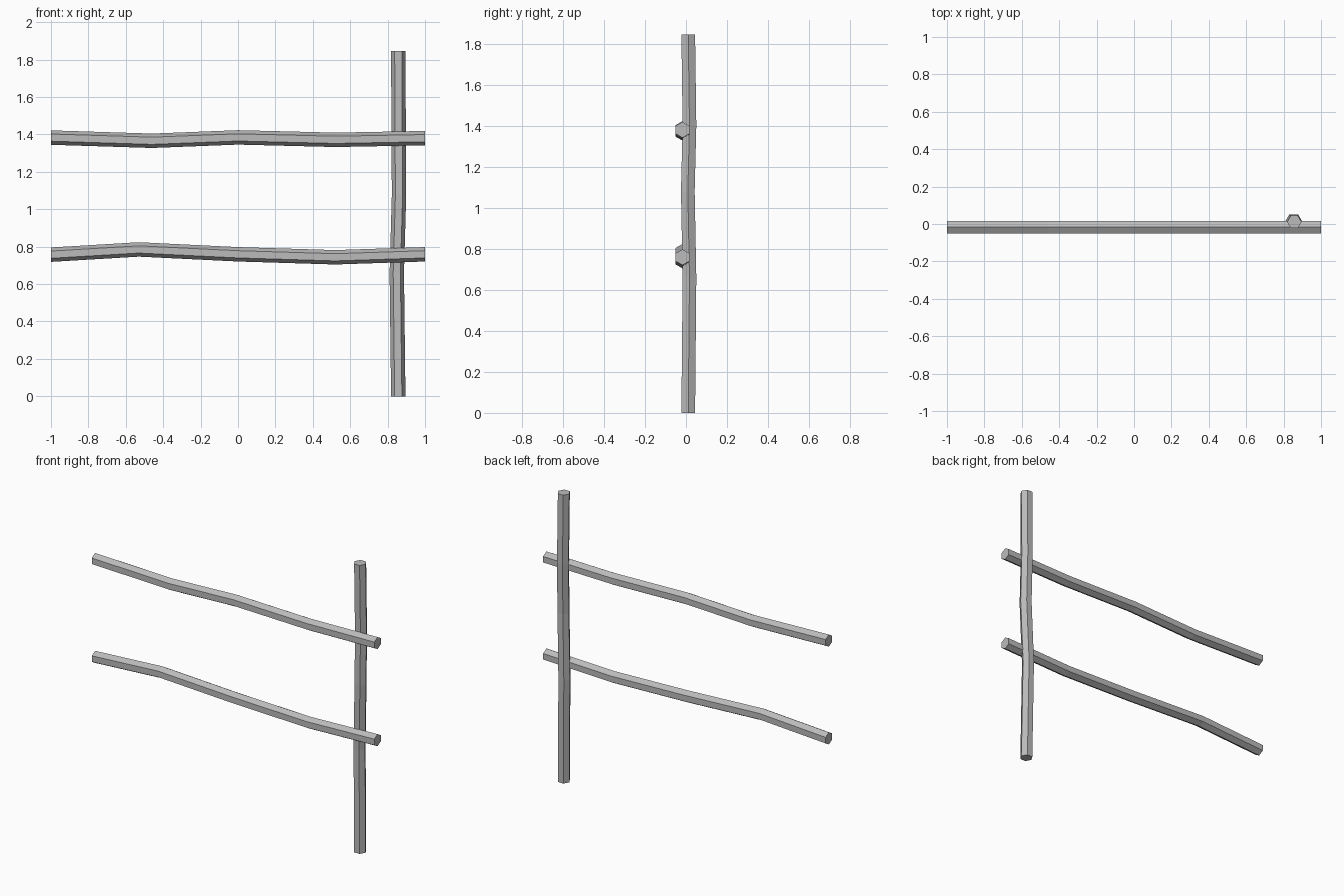
import bpy
import bmesh
from math import cos, sin, pi
from mathutils import Vector

cube = bpy.data.objects.get("Cube")
if cube:
    bpy.data.objects.remove(cube, do_unlink=True)

# Single grey material
grey = bpy.data.materials.new("weathered grey")
grey.use_nodes = True
colour = (0.5, 0.5, 0.5, 1)
grey.diffuse_color = colour
grey.node_tree.nodes["Principled BSDF"].inputs["Base Color"].default_value = colour

SIDES = 6
RADIUS = 0.0385


def bent_pole(name, path, u, v):
    """Hexagonal pole through the path points; u (corner direction) and v span its section."""
    u, v = Vector(u), Vector(v)
    angles = [2 * pi * i / SIDES for i in range(SIDES)]
    bm = bmesh.new()
    rings = [[bm.verts.new(Vector(p) + RADIUS * (cos(a) * u + sin(a) * v)) for a in angles]
             for p in path]
    for low, high in zip(rings, rings[1:]):
        for i in range(SIDES):
            j = (i + 1) % SIDES
            bm.faces.new((low[i], low[j], high[j], high[i]))
    bm.faces.new(rings[0])
    bm.faces.new(rings[-1])
    bmesh.ops.recalc_face_normals(bm, faces=bm.faces)
    mesh = bpy.data.meshes.new(name)
    bm.to_mesh(mesh)
    bm.free()
    mesh.materials.append(grey)
    obj = bpy.data.objects.new(name, mesh)
    bpy.context.collection.objects.link(obj)


# Upright post
bent_pole("post",
          [(0.857, 0.011, 0), (0.849, 0.017, 0.66), (0.861, 0.009, 1.08),
           (0.859, 0.017, 1.4), (0.857, 0.011, 1.845)],
          (1, 0, 0), (0, 1, 0))

# Two horizontal rails in front of the post
rails = {
    "upper_rail": [(-1, 1.383), (-0.46, 1.366), (0, 1.384), (0.52, 1.371), (1, 1.38)],
    "lower_rail": [(-1, 0.757), (-0.53, 0.785), (0, 0.759), (0.52, 0.743), (1, 0.759)],
}
for name, points in rails.items():
    bent_pole(name, [(x, -0.017, z) for x, z in points], (0, 0, 1), (0, 1, 0))
